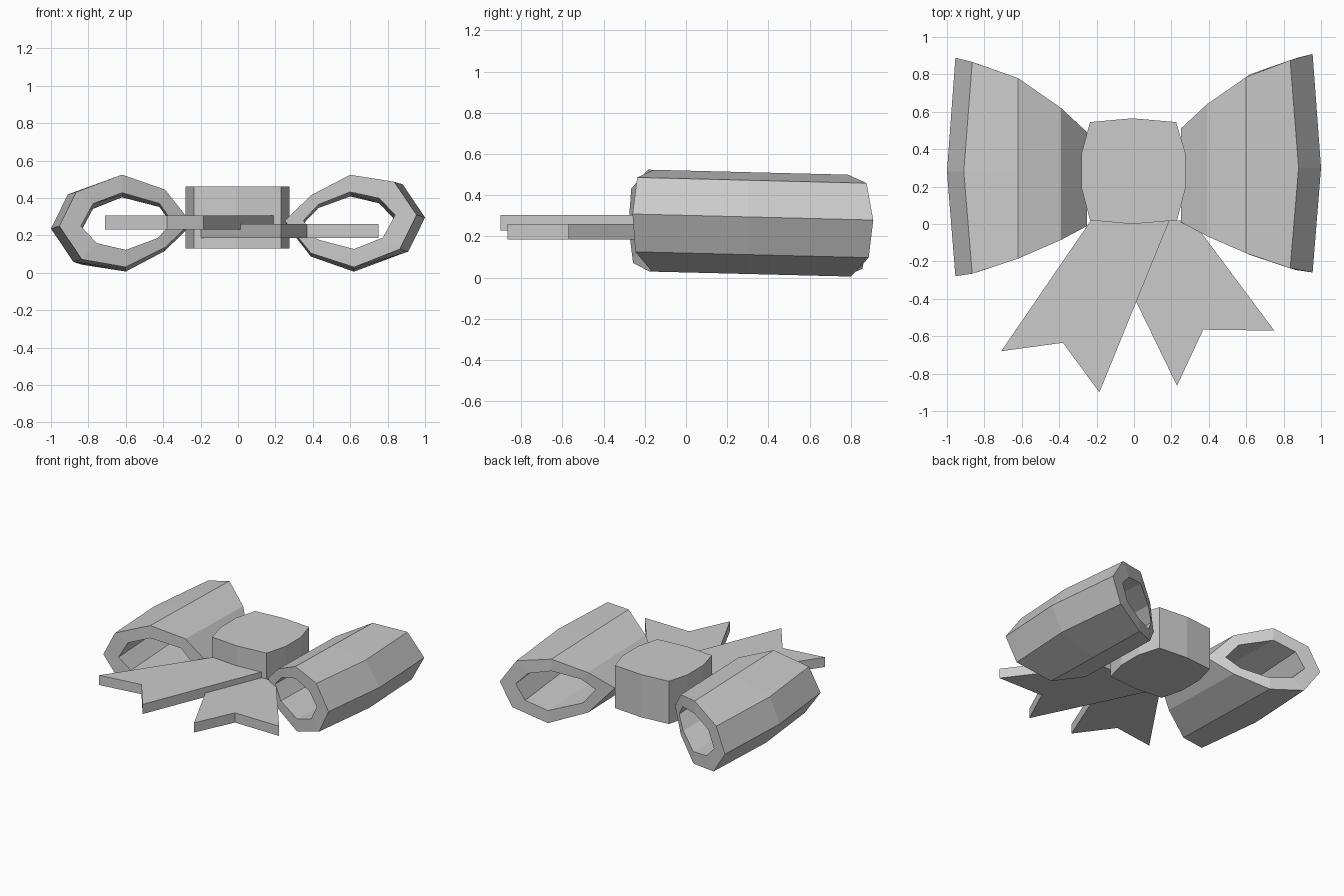
import bpy, bmesh

if "Cube" in bpy.data.objects:
    bpy.data.objects.remove(bpy.data.objects["Cube"])


def make_object(name, bm):
    bmesh.ops.recalc_face_normals(bm, faces=bm.faces[:])
    mesh = bpy.data.meshes.new(name)
    bm.to_mesh(mesh)
    bm.free()
    obj = bpy.data.objects.new(name, mesh)
    bpy.context.collection.objects.link(obj)
    return obj


def prism(name, outline, z0, z1):
    """Flat plate: top-view outline extruded from z0 to z1."""
    bm = bmesh.new()
    face = bm.faces.new([bm.verts.new((x, y, z0)) for x, y in outline])
    ext = bmesh.ops.extrude_face_region(bm, geom=[face], use_keep_orig=True)
    top = [g for g in ext["geom"] if isinstance(g, bmesh.types.BMVert)]
    bmesh.ops.translate(bm, verts=top, vec=(0, 0, z1 - z0))
    return make_object(name, bm)


def lerp_table(table, x):
    for (xa, a), (xb, b) in zip(table, table[1:]):
        if x <= xb:
            return a + (b - a) * (x - xa) / (xb - xa)
    return table[-1][1]


# Loop cross-section (distance from centre, height), outside and inside of band
OUTER = [(1.0, .235), (.88, .057), (.60, .018), (.39, .125),
         (.25, .26), (.39, .435), (.62, .512), (.91, .418)]
INNER = [(.885, .235), (.80, .145), (.60, .11), (.43, .175),
         (.35, .26), (.42, .36), (.62, .415), (.82, .355)]
# How far the loop reaches back and front at each distance from the centre
BACK = [(.25, .49), (.39, .62), (.62, .78), (.86, .865), (.96, .89)]
FRONT = [(.25, -.01), (.39, -.085), (.62, -.185), (.86, -.265), (.96, -.28)]


def bow_loop(name, side):
    """Hollow eight-sided band; the right one is the left turned half round."""
    bm = bmesh.new()

    def ring(profile, station):
        verts = []
        for x, z in profile:
            xe = x - .045 if x > .78 else x
            yb, yf = lerp_table(BACK, xe), lerp_table(FRONT, xe)
            y = (yf, .28, yb)[station]
            if station != 1:
                x = xe
            if side > 0:
                z = .53 - z
                y += .02
            verts.append(bm.verts.new((side * x, y, z - .025 * (y - .3))))
        return verts

    out = [ring(OUTER, s) for s in range(3)]
    inn = [ring(INNER, s) for s in range(3)]
    path = out + inn[::-1]
    for a, b in zip(path, path[1:] + path[:1]):
        for i in range(8):
            j = (i + 1) % 8
            bm.faces.new((a[i], a[j], b[j], b[i]))
    return make_object(name, bm)


bow_loop("left_loop", -1)
bow_loop("right_loop", 1)

# Central knot with bulging sides
prism("knot", [(-.235, .02), (-.01, 0), (.23, .02), (.275, .19), (.275, .38),
               (.225, .545), (-.01, .565), (-.235, .545), (-.28, .38),
               (-.28, .19)], .13, .46)

# Notched ribbon tails, one lying over the other
prism("left_tail", [(.19, .02), (-.23, .02), (-.71, -.68), (-.38, -.635),
                    (-.185, -.90)], .23, .305)
prism("right_tail", [(-.20, .02), (.31, .02), (.75, -.57), (.37, -.565),
                     (.23, -.865)], .185, .26)
